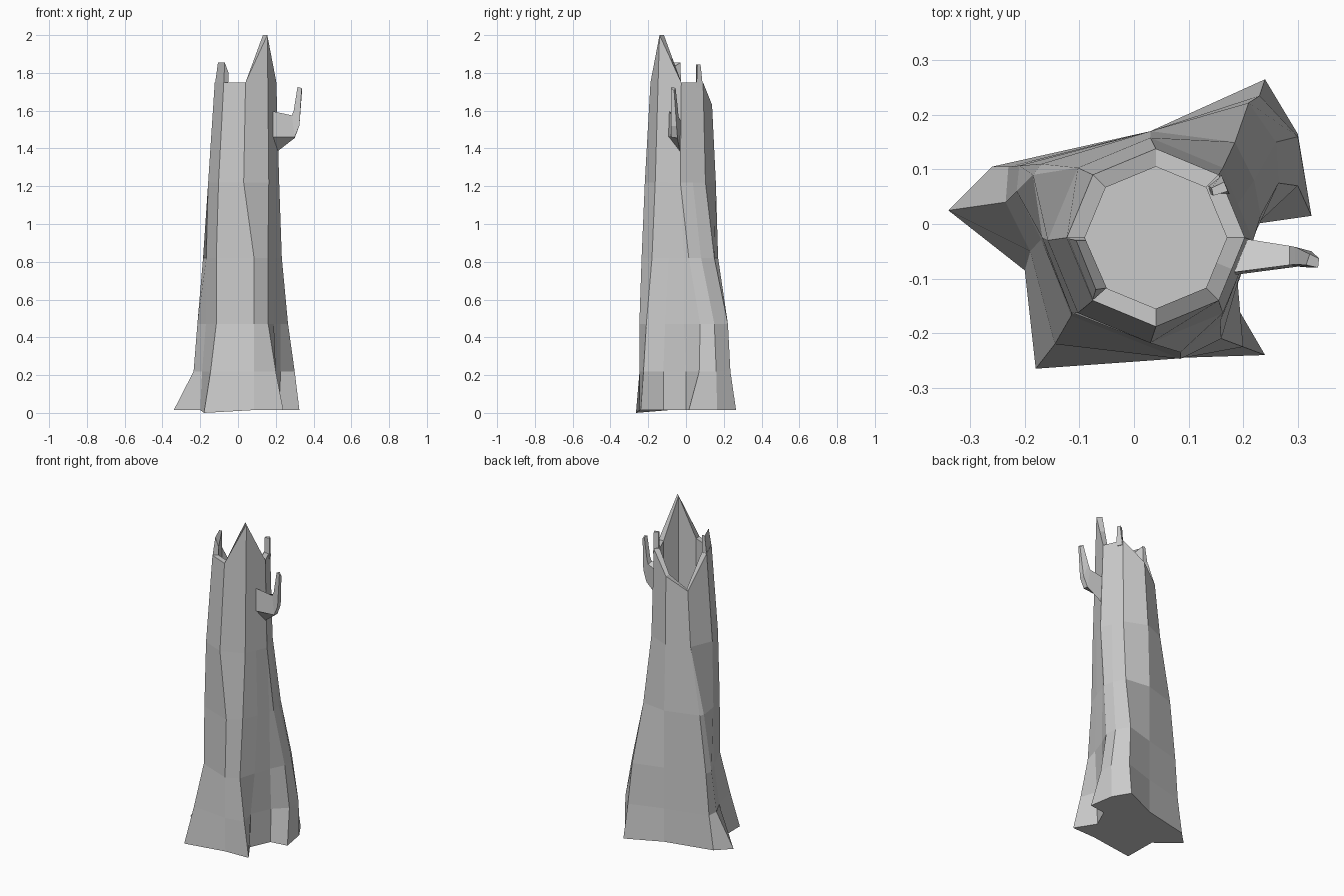
import bpy, bmesh, math


def loft(name, rings):
    """Skin a list of equal-length closed point rings and cap both ends."""
    bm = bmesh.new()
    vs = [[bm.verts.new(p) for p in r] for r in rings]
    n = len(rings[0])
    for a, b in zip(vs, vs[1:]):
        for i in range(n):
            j = (i + 1) % n
            bm.faces.new((a[i], a[j], b[j], b[i]))
    bm.faces.new(vs[0][::-1])
    bm.faces.new(vs[-1])
    bmesh.ops.remove_doubles(bm, verts=bm.verts, dist=0.0005)
    bmesh.ops.recalc_face_normals(bm, faces=bm.faces)
    me = bpy.data.meshes.new(name)
    bm.to_mesh(me)
    bm.free()
    ob = bpy.data.objects.new(name, me)
    bpy.context.collection.objects.link(ob)
    return ob


def lerp(a, b, t):
    return a + (b - a) * t


# Twelve columns of the trunk, as positions around the upper octagon (0 = front)
COLS = [0, 1, 1.5, 2, 2, 2.5, 3, 4, 5, 5, 6, 7]
RIM = [1.75, 2.0, 1.75, 1.75, 1.63, 1.55, 1.75, 1.75]


def octagon(cx, cy, r, heights):
    corners = []
    for k in range(8):
        a = -math.pi / 2 + k * math.pi / 4
        corners.append((cx + r * math.cos(a), cy + r * math.sin(a), heights[k]))
    ring = []
    for c in COLS:
        k, t = int(c), c % 1
        ring.append(tuple(lerp(p, q, t) for p, q in zip(corners[k], corners[(k + 1) % 8])))
    return ring


# Root flare sections, from the ground up
SECTIONS = {
    0.015: [(.085, -.245), (.24, -.24), (.165, -.12), (.22, 0), (.325, .015), (.3, .165),
            (.24, .265), (.03, .17), (-.26, .105), (-.34, .025), (-.2, -.085), (-.18, -.265)],
    0.22: [(.085, -.246), (.2, -.225), (.17, -.12), (.225, 0), (.3, .07), (.3, .16),
           (.23, .235), (.03, .17), (-.23, .105), (-.235, .04), (-.19, -.05), (-.145, -.22)],
    0.47: [(.085, -.247), (.16, -.21), (.19, -.11), (.225, -.01), (.265, .075), (.26, .15),
           (.21, .222), (.03, .17), (-.21, .107), (-.215, .06), (-.17, -.028), (-.115, -.168)],
    0.82: [(.085, -.235), (.158, -.18), (.195, -.09), (.22, -.01), (.232, .015), (.22, .08),
           (.185, .15), (.03, .17), (-.17, .11), (-.185, .09), (-.168, -.025), (-.115, -.162)],
}
rings = [[(x, y, z) for x, y in pts] for z, pts in SECTIONS.items()]
rings[0][-1] = (-.18, -.265, 0)

# Upper trunk, jagged rim and hollow with a flat floor
rings.append(octagon(.03, -.03, .188, [1.22] * 8))
rings.append(octagon(.04, -.025, .163, RIM))
rings.append(octagon(.04, -.025, .13, RIM))
rings.append(octagon(.04, -.025, .13, [1.2] * 8))
loft("trunk", rings)

# Raised splinter of the rim, front left
loft("rim_splinter_left", [
    [(-.122, -.026, 1.74), (-.076, -.14, 1.74), (-.052, -.117, 1.74), (-.09, -.026, 1.74)],
    [(-.106, -.03, 1.855), (-.07, -.12, 1.855), (-.05, -.117, 1.80), (-.088, -.03, 1.855)],
])

# Small splinter, back right
loft("rim_splinter_right", [
    [(.14, .055, 1.72), (.175, .055, 1.72), (.16, .09, 1.72), (.135, .07, 1.72)],
    [(.145, .052, 1.845), (.172, .06, 1.845), (.165, .077, 1.845), (.142, .066, 1.845)],
])

# Broken side branch with an upturned tip
loft("branch", [
    [(.17, -.095, 1.46), (.19, -.03, 1.37), (.19, -.025, 1.54), (.17, -.09, 1.60)],
    [(.30, -.078, 1.46), (.30, -.045, 1.455), (.285, -.04, 1.57), (.285, -.075, 1.575)],
    [(.325, -.08, 1.52), (.325, -.05, 1.52), (.295, -.042, 1.60), (.295, -.074, 1.60)],
    [(.337, -.08, 1.72), (.339, -.063, 1.705), (.322, -.055, 1.72), (.315, -.075, 1.725)],
])
